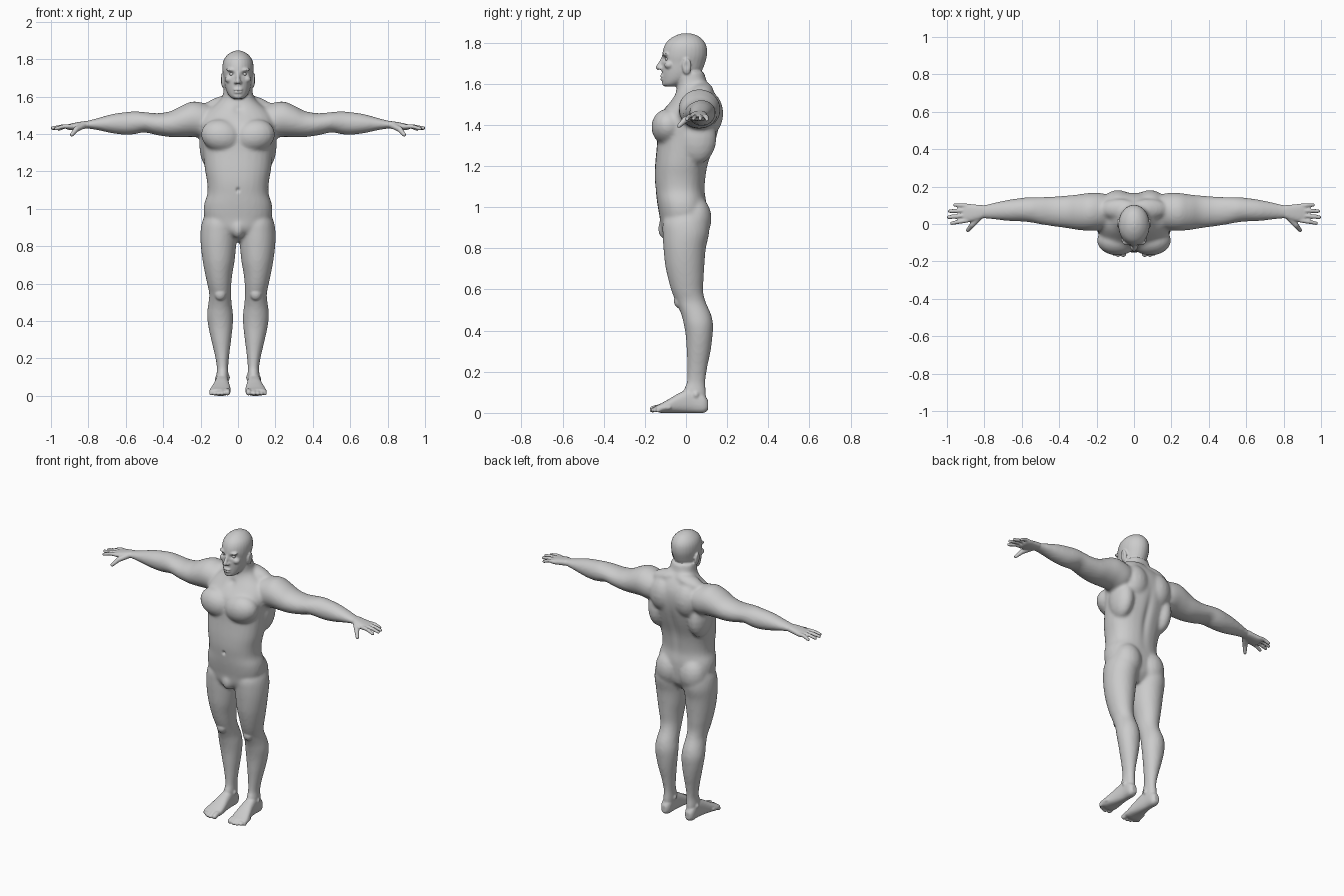
import bpy, bmesh, math
from mathutils import Vector, Matrix

BOTH = (1, -1)


def skin(bm, rings):
    """Bridge rings of points into a closed skin."""
    rings = [[bm.verts.new(p) for p in r] for r in rings]
    n = len(rings[0])
    for r0, r1 in zip(rings, rings[1:]):
        for i in range(n):
            bm.faces.new((r0[i], r0[(i + 1) % n], r1[(i + 1) % n], r1[i]))
    bm.faces.new(rings[0])
    bm.faces.new(rings[-1])


def loft(bm, axis, rows, sides=(1,), power=2.0, seg=28, sub=4):
    """Skin rounded sections (t, a0, a1, b0, b1) placed along an axis."""
    pts = [rows[0]] + rows + [rows[-1]]
    fine = []
    for p0, p1, p2, p3 in zip(pts, pts[1:], pts[2:], pts[3:]):
        for k in range(sub):
            u = k / sub
            fine.append([b + 0.5 * u * ((c - a) + u * ((2*a - 5*b + 4*c - d) + u * (3*b - a - 3*c + d)))
                         for a, b, c, d in zip(p0, p1, p2, p3)])
    fine.append(rows[-1])
    for s in sides:
        rings = []
        for t, a0, a1, b0, b1 in fine:
            ring = []
            for i in range(seg):
                c, d = math.cos(math.tau * i / seg), math.sin(math.tau * i / seg)
                a = (a0 + a1) / 2 + (a1 - a0) / 2 * math.copysign(abs(c) ** (2 / power), c)
                b = (b0 + b1) / 2 + (b1 - b0) / 2 * math.copysign(abs(d) ** (2 / power), d)
                x, y, z = {'X': (t, a, b), 'Y': (a, t, b), 'Z': (a, b, t)}[axis]
                ring.append((s * x, y, z))
            rings.append(ring)
        skin(bm, rings)


def blob(bm, centre, radii, sides=BOTH, tilt=0.0, seg=18, rows=10):
    """Ellipsoid, tilted about y and mirrored across x = 0."""
    for s in sides:
        m = (Matrix.Translation((s * centre[0], centre[1], centre[2]))
             @ Matrix.Rotation(s * tilt, 4, 'Y') @ Matrix.Diagonal((*radii, 1)))
        rings = []
        for j in range(rows + 1):
            th = .06 + (math.pi - .12) * j / rows
            rings.append([m @ Vector((math.sin(th) * math.cos(math.tau * i / seg),
                                      math.sin(th) * math.sin(math.tau * i / seg),
                                      math.cos(th))) for i in range(seg)])
        skin(bm, rings)


def tube(bm, path, sides=BOTH):
    """Round-ended tube through (x, y, z, radius) points."""
    for s in sides:
        p = [Vector((s * x, y, z)) for x, y, z, r in path]
        rings = []
        for i, c in enumerate(p):
            q = (p[min(i + 1, len(p) - 1)] - p[max(i - 1, 0)]).to_track_quat('Z', 'Y')
            r = path[i][3]
            rings.append([c + q @ Vector((r * math.cos(math.tau * k / 12),
                          r * math.sin(math.tau * k / 12), 0)) for k in range(12)])
            blob(bm, c, (r, r, r), (1,), seg=12, rows=6)
        skin(bm, rings)


def fuse(bm, name, voxel, smooth):
    """Merge overlapping parts into one smooth skin."""
    bmesh.ops.recalc_face_normals(bm, faces=bm.faces)
    me = bpy.data.meshes.new(name)
    bm.to_mesh(me)
    bm.free()
    ob = bpy.data.objects.new(name, me)
    bpy.context.collection.objects.link(ob)
    m = ob.modifiers.new("fuse", 'REMESH')
    m.mode, m.voxel_size, m.use_smooth_shade = 'VOXEL', voxel, True
    m = ob.modifiers.new("soften", 'SMOOTH')
    m.factor, m.iterations = 0.5, smooth
    dg = bpy.context.evaluated_depsgraph_get()
    out = bpy.data.meshes.new_from_object(ob.evaluated_get(dg))
    ob.modifiers.clear()
    ob.data = out
    return ob


def press(co, centre, radii, offset, sides=BOTH):
    """Soft sculpted dent in a flat coordinate list."""
    lo, hi = centre[2] - 2.4 * radii[2], centre[2] + 2.4 * radii[2]
    for i in [i for i in range(0, len(co), 3) if lo < co[i + 2] < hi]:
        for s in sides:
            d = (((co[i] - s * centre[0]) / radii[0]) ** 2 + ((co[i+1] - centre[1]) / radii[1]) ** 2
                 + ((co[i+2] - centre[2]) / radii[2]) ** 2)
            if d < 6:
                g = math.exp(-d)
                co[i] += s * offset[0] * g
                co[i + 1] += offset[1] * g
                co[i + 2] += offset[2] * g


bm = bmesh.new()
# torso and neck
torso = [(.83, .05, -.06, .05), (.88, .13, -.115, .09), (.95, .178, -.128, .10),
         (1.02, .182, -.14, .10), (1.08, .164, -.147, .092), (1.14, .165, -.152, .096),
         (1.21, .177, -.15, .108), (1.30, .187, -.142, .138), (1.38, .195, -.138, .16),
         (1.45, .20, -.125, .168), (1.51, .18, -.08, .162), (1.56, .12, -.05, .138),
         (1.60, .084, -.045, .105), (1.66, .076, -.055, .088)]
loft(bm, 'Z', [(z, -w, w, f, b) for z, w, f, b in torso], power=2.3)
# legs
loft(bm, 'Z', [
    (.99, .05, .165, -.08, .09), (.93, .01, .192, -.112, .11), (.87, .006, .201, -.114, .112),
    (.80, .010, .199, -.110, .097), (.72, .018, .189, -.102, .09), (.65, .03, .176, -.087, .086),
    (.59, .036, .163, -.07, .084), (.54, .037, .154, -.05, .096), (.48, .032, .161, -.024, .122),
    (.43, .026, .166, -.011, .132), (.37, .028, .159, -.001, .129), (.30, .036, .144, .003, .12),
    (.22, .046, .125, .006, .104), (.15, .052, .113, .003, .095), (.10, .05, .117, -.015, .099),
    (.04, .055, .115, .0, .10)], BOTH)
# arms
loft(bm, 'X', [
    (.10, .0, .14, 1.42, 1.54), (.17, -.03, .165, 1.38, 1.562), (.24, -.036, .166, 1.384, 1.574),
    (.30, -.032, .158, 1.383, 1.552), (.36, -.022, .152, 1.383, 1.522), (.43, -.013, .147, 1.393, 1.511),
    (.50, -.002, .144, 1.408, 1.517), (.55, .008, .144, 1.399, 1.521), (.60, .013, .14, 1.395, 1.517),
    (.67, .016, .13, 1.403, 1.507), (.74, .023, .116, 1.418, 1.488), (.80, .029, .103, 1.428, 1.472),
    (.84, .027, .102, 1.428, 1.466)], BOTH)
# muscle masses: chest, shoulder blades, flanks, neck slope, buttocks, groin
blob(bm, (.088, -.088, 1.39), (.112, .081, .088), tilt=-.2)
blob(bm, (.085, .105, 1.455), (.09, .077, .11))
blob(bm, (.145, .055, 1.34), (.062, .095, .13))
blob(bm, (.08, .08, 1.562), (.11, .055, .042), tilt=.25)
blob(bm, (.087, .044, .945), (.088, .081, .11))
blob(bm, (0, -.095, .895), (.036, .042, .055), (1,))
rough = fuse(bm, "body_base", .010, 6)

bm = bmesh.new()
# head
head = [(1.588, .026, -.105, -.04), (1.60, .043, -.114, -.01), (1.625, .06, -.117, .045),
        (1.66, .071, -.118, .075), (1.70, .077, -.117, .092), (1.74, .083, -.116, .102),
        (1.78, .081, -.107, .10), (1.81, .068, -.088, .085), (1.834, .042, -.053, .057),
        (1.846, .012, -.016, .018)]
loft(bm, 'Z', [(z, -w, w, f, b) for z, w, f, b in head])
# brows, cheeks, ears, lips, chin
blob(bm, (.033, -.098, 1.742), (.031, .016, .010), tilt=-.1)
blob(bm, (.046, -.082, 1.692), (.024, .024, .02))
blob(bm, (.083, .004, 1.684), (.010, .023, .04), tilt=.12)
blob(bm, (0, -.115, 1.637), (.025, .013, .007), (1,))
blob(bm, (0, -.113, 1.623), (.022, .013, .007), (1,))
blob(bm, (0, -.1, 1.603), (.026, .017, .016), (1,))
# nose
tube(bm, [(0, -.108, 1.732, .009), (0, -.122, 1.703, .010), (0, -.135, 1.68, .013)], (1,))
blob(bm, (.013, -.122, 1.676), (.010, .013, .009))
# palms, fingers and thumbs
loft(bm, 'X', [(.81, .03, .101, 1.429, 1.47), (.85, .018, .104, 1.424, 1.464),
               (.89, .010, .108, 1.420, 1.456), (.915, .014, .106, 1.424, 1.450)], BOTH, 2.5)
for base, tip, reach, drop in ((.020, .004, .975, 1.428), (.046, .036, .993, 1.431),
                               (.072, .069, .987, 1.430), (.097, .102, .958, 1.426)):
    tube(bm, [(.89, base, 1.440, .0125), ((.89 + reach) / 2, (base + tip) / 2, 1.440, .0112),
              (reach, tip, drop, .0098)])
tube(bm, [(.825, .04, 1.445, .017), (.865, -.005, 1.425, .0155), (.889, -.034, 1.395, .0105)])
# feet, toes, ankle bones and kneecaps
loft(bm, 'Y', [
    (.108, .07, .103, .015, .06), (.085, .056, .117, .0, .09), (.03, .052, .119, .0, .12),
    (-.03, .046, .129, .0, .098), (-.08, .040, .143, .0, .069), (-.12, .040, .153, .0, .047),
    (-.145, .046, .15, .006, .036)], BOTH, 2.5)
for i, (x, y, r) in enumerate(((.057, -.161, .0165), (.085, -.166, .0115), (.106, -.16, .011),
                               (.126, -.15, .0105), (.144, -.136, .010))):
    tube(bm, [(x - .004 * (i > 0), y + .055, .026, r), (x, y + .02, .024, r), (x, y, r + .001, r)])
blob(bm, (.112, .048, .088), (.013, .016, .018))
blob(bm, (.055, .04, .098), (.012, .016, .018))
blob(bm, (.095, -.033, .545), (.032, .026, .036))
# join details to the base body
bm.from_mesh(rough.data)
bpy.data.objects.remove(rough)
body = fuse(bm, "body", .0056, 2)

# sculpted dents: eye sockets, ear bowls, navel, spine, collar notch, mouth line
co = [0.0] * (3 * len(body.data.vertices))
body.data.vertices.foreach_get("co", co)
press(co, (.034, -.105, 1.721), (.015, .03, .010), (0, .014, 0))
press(co, (.094, .0, 1.69), (.012, .010, .018), (-.006, 0, 0))
press(co, (0, -.15, 1.10), (.009, .04, .011), (0, .012, 0), (1,))
press(co, (0, .13, 1.25), (.022, .07, .16), (0, -.010, 0), (1,))
press(co, (0, -.07, 1.53), (.025, .05, .022), (0, .010, 0), (1,))
press(co, (0, -.128, 1.63), (.024, .02, .003), (0, .004, 0), (1,))
body.data.vertices.foreach_set("co", co)
body.data.update()

# eyes
bm = bmesh.new()
blob(bm, (.033, -.089, 1.720), (.0125, .0125, .0115))
bmesh.ops.recalc_face_normals(bm, faces=bm.faces)
me = bpy.data.meshes.new("eyes")
bm.to_mesh(me)
bm.free()
me.shade_smooth()
bpy.context.collection.objects.link(bpy.data.objects.new("eyes", me))
